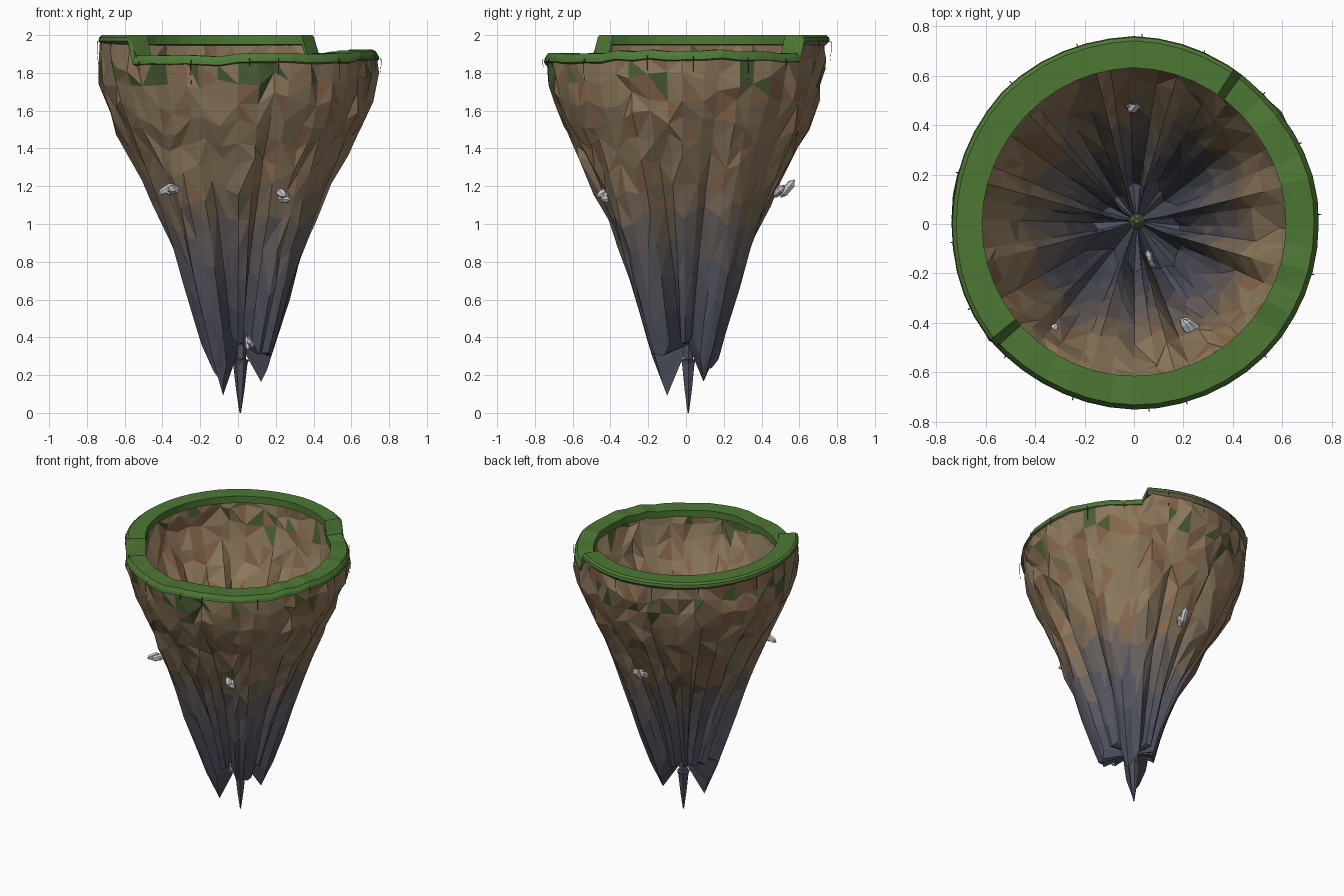
import bpy, bmesh, math, random
from mathutils import Vector

if "Cube" in bpy.data.objects:
    bpy.data.objects.remove(bpy.data.objects["Cube"])
random.seed(11)
TAU = math.tau


def material(name, rgb):
    m = bpy.data.materials.new(name)
    m.diffuse_color = (*rgb, 1)
    m.use_nodes = True
    m.node_tree.nodes["Principled BSDF"].inputs["Base Color"].default_value = m.diffuse_color
    return m


def finish(bm, name, mats, pick=None):
    bmesh.ops.recalc_face_normals(bm, faces=bm.faces)
    if pick:
        for f in bm.faces:
            f.material_index = pick(f)
    me = bpy.data.meshes.new(name)
    bm.to_mesh(me)
    bm.free()
    for m in mats:
        me.materials.append(m)
    ob = bpy.data.objects.new(name, me)
    bpy.context.collection.objects.link(ob)
    return ob


def interp(table, x):
    for (x0, y0), (x1, y1) in zip(table, table[1:]):
        if x <= x1:
            return y0 + (y1 - y0) * max(0, (x - x0) / (x1 - x0))
    return table[-1][1]


def polar(r, a, z):
    return Vector((r * math.cos(a), r * math.sin(a), z))


def near(a, deg, width):
    d = abs((math.degrees(a) - deg + 180) % 360 - 180)
    return max(0, 1 - d / width)


grass = material("grass", (0.075, 0.19, 0.035))
grass_dark = material("grass_dark", (0.07, 0.11, 0.035))
crystal_mat = material("crystal", (0.75, 0.75, 0.75))
root_mat = material("root", (0.05, 0.035, 0.02))
rock = [material("rock_%d" % i, c) for i, c in enumerate([
    (0.075, 0.08, 0.11), (0.095, 0.095, 0.12), (0.14, 0.12, 0.115),
    (0.20, 0.15, 0.10), (0.27, 0.195, 0.11), (0.25, 0.14, 0.075)])]

# The rim steps up along the back-left and is rough along the front-right
STEP0, STEP1 = math.radians(57), math.radians(219)
N = 48
angles = [TAU * i / N for i in range(N)]
rough = [random.uniform(-.01, .012) for _ in angles]


def edge_radius(a):
    return (.735 + .014 * near(a, 275, 45) + .015 * near(a, 320, 40) + .012 * near(a, 10, 40)
            + .022 * near(a, 90, 50) + .015 * near(a, 135, 35) + .012 * near(a, 215, 30))


def rim_top(a):
    a %= TAU
    if STEP0 <= a <= STEP1:
        return 2.0
    return 1.89 + rough[int(round(a / TAU * N)) % N] + .025 * max(0, math.cos(a))


# Folded rock shell, round at the top and pleated into uneven fins at the bottom
ridge = [(.05, .12), (.15, .14), (.4, .205), (.6, .265), (.8, .33), (1.0, .41),
         (1.2, .50), (1.35, .575), (1.5, .655), (1.65, .71), (1.8, .74), (2.0, .73)]
valley = [(.3, .22), (.6, .46), (.9, .66), (1.2, .82), (1.5, .93), (1.75, 1.0)]
levels = [0, .1, .22, .34, .45, .55, .64, .72, .79, .86, .93, 1]
fold = []
for n in range(12):
    fold += [random.uniform(0, .12), random.uniform(0, .4),
             random.uniform(.65, 1), random.uniform(.1, .45)]
main_fins = [(231, .06, 28), (41, .12, 28), (315, .26, 32)]
shift = [random.uniform(-.035, .035) for _ in angles]
bm = bmesh.new()
rows = []
for k, t in enumerate(levels):
    row = []
    for i, a in enumerate(angles):
        bottom = .36 + .08 * fold[i]
        f, swell = fold[i], 0
        for deg, low, width in main_fins:
            w = near(a, deg, width)
            bottom -= (.36 - low) * w * (w > .3)
            f *= 1 - w
            swell += near(a, deg, 45)
        top = rim_top(a) - .04
        z = bottom + (top - bottom) * t
        if 0 < k < len(levels) - 1:
            z += random.uniform(-.04, .04)
        r = interp(ridge, z) * (1 + (interp(valley, z) - 1) * f)
        # the three main fins stand proud low down, the back-left flank tucks in
        r *= 1 + .28 * min(1, swell) * interp([(.1, 0), (.3, 1), (.6, 1), (1.4, 0)], z)
        r *= 1 - .55 * near(a, 135, 70) * max(0, 1 - z / 1.1)
        if k < len(levels) - 1:
            r *= 1 + random.uniform(-.035, .02) * min(1, z)
        row.append(bm.verts.new(polar(r, a + shift[i], z)))
    rows.append(row)
for lo, hi in zip(rows, rows[1:]):
    for i in range(N):
        j = (i + 1) % N
        if random.random() < .5:
            tris = ((lo[i], lo[j], hi[j]), (lo[i], hi[j], hi[i]))
        else:
            tris = ((lo[i], lo[j], hi[i]), (lo[j], hi[j], hi[i]))
        for tri in tris:
            bm.faces.new(tri)
tip = bm.verts.new((.012, .012, .36))
for i in range(N):
    bm.faces.new((rows[0][i], tip, rows[0][(i + 1) % N]))


def rock_colour(f):
    z = f.calc_center_median().z + random.uniform(-.06, .06)
    if 1.74 < z < 1.84 and random.random() < .4:
        return 6
    band = sum(z > b for b in (.55, .8, 1.0, 1.2))
    return 5 if z > 1.1 and random.random() < .25 else band


finish(bm, "rock_shell", rock + [grass_dark], rock_colour)

# Grass rim: swept band with a broad flat top and an overhanging outer lip
bm = bmesh.new()
eps = .003
cuts = sorted(angles + [STEP0 - .05, STEP0 + eps, STEP1 - eps, STEP1 + .05])
loops = []
for a in cuts:
    z, R = rim_top(a), edge_radius(a)
    inner = .615 + .018 * near(a, 90, 60)
    d = .012 if STEP0 <= a <= STEP1 else .025
    section = [(inner, z - .05), (inner, z), (R - .015, z), (R, z - d),
               (R + .004, z - d - .02), (R - .02, z - .055)]
    loops.append([bm.verts.new(polar(r, a, h)) for r, h in section])
for p, q in zip(loops, loops[1:] + loops[:1]):
    for k in range(6):
        m = (k + 1) % 6
        bm.faces.new((p[k], q[k], q[m], p[m]))
bmesh.ops.triangulate(bm, faces=bm.faces)
finish(bm, "grass_rim", [grass, rock[3]], lambda f: int(f.normal.z < -.3))

# Hanging roots around the lip
bm = bmesh.new()
for n in range(16):
    a = TAU * n / 16 + random.uniform(-.12, .12)
    z, r = rim_top(a) - .02, edge_radius(a) + .002
    length = random.uniform(.05, .15)
    path = [(r - .02, z), (r + .01, z - .015), (r + .012, z - length * .5), (r + .006, z - length)]
    rings = []
    for k, (pr, pz) in enumerate(path):
        w = .003 * (1 - k / 4)
        rings.append([bm.verts.new(polar(pr + w * math.cos(TAU * s / 3),
                                         a + w * math.sin(TAU * s / 3) / pr, pz)) for s in range(3)])
    for p, q in zip(rings, rings[1:]):
        for s in range(3):
            bm.faces.new((p[s], p[(s + 1) % 3], q[(s + 1) % 3], q[s]))
finish(bm, "hanging_roots", [root_mat])


def lathe(bm, profile, sides, origin, axis):
    """Sides-sided solid of (radius, distance) points along an axis."""
    rot = Vector((0, 0, 1)).rotation_difference(axis.normalized())
    rings = [[bm.verts.new(origin + rot @ polar(r, TAU * s / sides, h)) for s in range(sides)]
             for r, h in profile]
    for p, q in zip(rings, rings[1:]):
        for s in range(sides):
            bm.faces.new((p[s], p[(s + 1) % sides], q[(s + 1) % sides], q[s]))
    bm.faces.new(rings[0])
    bm.faces.new(rings[-1])


# Central bottom spike with small mossy collar
bm = bmesh.new()
lathe(bm, [(.004, 0), (.022, .12), (.038, .26), (.046, .28), (.03, .285), (.034, .38), (.012, .40)],
      6, Vector((.012, .012, 0)), Vector((0, 0, 1)))
finish(bm, "bottom_spike", [rock[0], grass_dark], lambda f: int(f.calc_center_median().z > .34))

# Crystal clusters: pointed six-sided shards poking out of the rock
clusters = [((.235, -.42, 1.16), (.5, -.5, -.2), 1.2), ((-.355, -.445, 1.18), (-.5, -.3, -.2), 1.0),
            ((.01, .51, 1.18), (.15, .5, .15), 1.2), ((.05, -.15, .38), (.15, -.3, -.35), .9)]
for n, (pos, out, s) in enumerate(clusters):
    bm = bmesh.new()
    for k in range(3):
        d = Vector(out) + Vector([random.uniform(-.25, .25) for _ in range(3)])
        o = Vector(pos) + Vector([random.uniform(-.022, .022) for _ in range(3)]) * s
        L, w = s * random.uniform(.07, .1), s * random.uniform(.014, .019)
        lathe(bm, [(.002, -L * .5), (w, -L * .25), (w * 1.1, L * .3), (.003, L * .55)], 6, o, d)
    finish(bm, "crystal_cluster_%d" % (n + 1), [crystal_mat])
